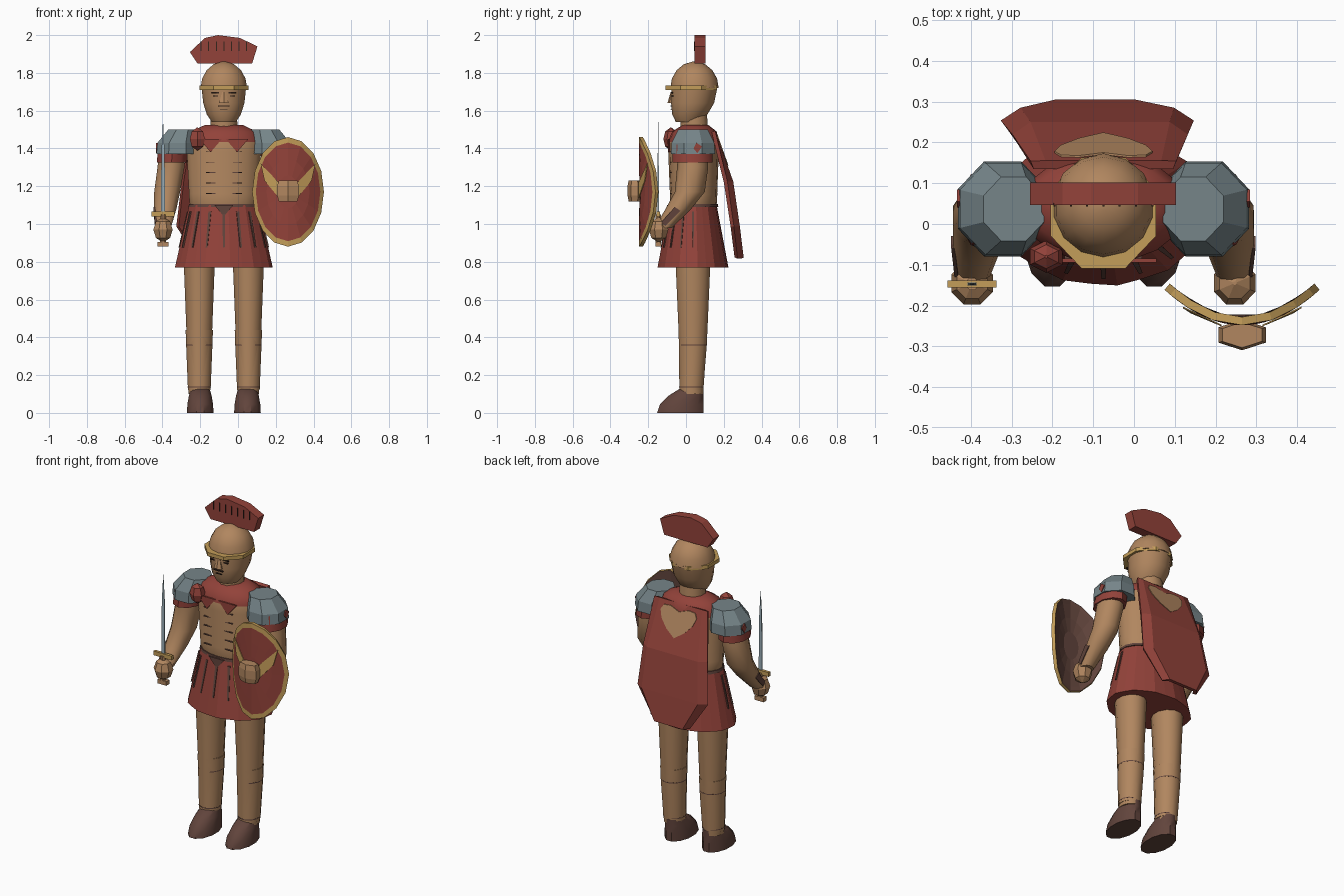
import bpy, bmesh, math
from mathutils import Vector

if "Cube" in bpy.data.objects:
    bpy.data.objects.remove(bpy.data.objects["Cube"])

BODY_X = -0.075  # the body stands beside the centre, the shield balances it
SIDES = (("right", -1), ("left", 1))


def material(name, *rgb):
    colour = (*rgb, 1)
    mat = bpy.data.materials.new(name)
    mat.use_nodes = True
    mat.diffuse_color = colour
    mat.node_tree.nodes["Principled BSDF"].inputs["Base Color"].default_value = colour
    return mat


TAN = material("bronze tan", 0.44, 0.24, 0.115)
RED = material("cloth red", 0.29, 0.055, 0.042)
GOLD = material("gold trim", 0.55, 0.34, 0.1)
STEEL = material("steel grey", 0.18, 0.235, 0.25)
BLADE = material("pale blade", 0.32, 0.42, 0.47)
BROWN = material("leather brown", 0.12, 0.058, 0.045)
DARK = material("dark lines", 0.035, 0.018, 0.012)


def finish(name, bm, materials, smooth=False):
    bmesh.ops.recalc_face_normals(bm, faces=bm.faces)
    mesh = bpy.data.meshes.new(name)
    bm.to_mesh(mesh)
    bm.free()
    for mat in materials:
        mesh.materials.append(mat)
    ob = bpy.data.objects.new(name, mesh)
    ob.location.x = BODY_X
    bpy.context.collection.objects.link(ob)
    if smooth:
        bpy.ops.object.select_all(action="DESELECT")
        ob.select_set(True)
        bpy.context.view_layer.objects.active = ob
        bpy.ops.object.shade_smooth_by_angle(angle=math.radians(40))
    return ob


def loft(name, rings, mat, sides=12, smooth=True, deep=1, wave=0, top=None, top_from=9):
    """Join level rings (x, y, z, radius, optional y radius); faces above top_from take the top material."""
    bm = bmesh.new()
    rows = []
    for x, y, z, radius, *other in rings:
        radius_y = other[0] if other else radius * deep
        row = []
        for i in range(sides):
            angle = math.tau * (i + 0.5) / sides
            ripple = 1 + wave * (-1) ** i
            row.append(bm.verts.new((x + radius * ripple * math.cos(angle),
                                     y + radius_y * ripple * math.sin(angle), z)))
        rows.append(row)
    for low, high in zip(rows, rows[1:]):
        for i in range(sides):
            j = (i + 1) % sides
            bm.faces.new((low[i], low[j], high[j], high[i]))
    bm.faces.new(rows[0])
    bm.faces.new(rows[-1])
    for face in bm.faces:
        face.material_index = int(face.calc_center_median().z > top_from)
    return finish(name, bm, [mat, top or mat], smooth)


def paired(name, rings, mat, **options):
    for side, s in SIDES:
        loft(f"{side}_{name}", [(s * x, *rest) for x, *rest in rings], mat, **options)


def ball(centre, size, start=-85, steps=4):
    """Rings of an ellipsoid, from the start angle up to its top."""
    (x, y, z), (rx, ry, rz) = centre, size
    rings = []
    for i in range(steps + 1):
        a = math.radians(start + (85 - start) * i / steps)
        rings.append((x, y, z + rz * math.sin(a), rx * math.cos(a), ry * math.cos(a)))
    return rings


def plate(name, points, mat, depth):
    bm = bmesh.new()
    face = bm.faces.new([bm.verts.new(p) for p in points])
    extruded = bmesh.ops.extrude_face_region(bm, geom=[face], use_keep_orig=True)
    moved = [v for v in extruded["geom"] if isinstance(v, bmesh.types.BMVert)]
    bmesh.ops.translate(bm, verts=moved, vec=Vector(depth))
    return finish(name, bm, [mat])


def front_plate(name, outline, y, mat, depth=0.009):
    return plate(name, [(x, y, z) for x, z in outline], mat, (0, depth, 0))


def stroke(name, x, y, z, width, height, mat):
    """Small upright rectangle facing the front."""
    w, h = width / 2, height / 2
    front_plate(name, [(x - w, z - h), (x + w, z - h), (x + w, z + h), (x - w, z + h)], y, mat)


# Legs, greaves and shoes
LEG_X, LEG_Y = 0.13, 0.037
paired("leg", [(LEG_X, 0.028, 0.1, 0.058), (LEG_X, LEG_Y, 0.42, 0.07), (LEG_X, LEG_Y, 0.82, 0.086)], TAN, deep=1.12)
paired("greave", [(LEG_X, 0.028, 0.12, 0.062), (LEG_X, LEG_Y, 0.36, 0.072), (LEG_X, LEG_Y, 0.44, 0.075)],
       TAN, deep=1.05)
for height, y, radius in ((0.135, 0.028, 0.0635), (0.358, LEG_Y, 0.0725)):
    paired("greave_strap", [(LEG_X, y, height + step, radius) for step in (0, 0.005)], BROWN, deep=1.05)
shoe = []
for t in (0, 0.35, 0.7, 1):
    toe, heel = -0.157 + 0.125 * t * t, 0.096
    shoe.append((LEG_X - 0.005, (toe + heel) / 2, LEG_X * t, 0.073 - 0.022 * t * t, (heel - toe) / 2))
paired("shoe", shoe, BROWN, sides=12)

# Arms with straps, sleeves and shoulder guards
paired("arm", [(0.265, 0.04, 1.45, 0.07), (0.28, 0.035, 1.3, 0.075), (0.3, 0.02, 1.17, 0.072),
               (0.31, -0.04, 1.08, 0.062), (0.32, -0.12, 0.98, 0.042)], TAN, sides=10, deep=1.1)
paired("hand", ball((0.322, -0.145, 0.97), (0.055, 0.056, 0.065)), TAN, sides=8, smooth=False)
paired("sleeve", [(0.277, 0.035, 1.325, 0.082), (0.27, 0.035, 1.42, 0.08)], RED, sides=10, deep=1.3)
paired("shoulder_guard", [(0.247, 0.037, 1.37, 0.119), (0.245, 0.037, 1.43, 0.115), (0.22, 0.037, 1.5, 0.08)],
       STEEL, sides=8, smooth=False, deep=1.06)
for side, s in SIDES:
    x = s * 0.359
    plate(f"{side}_guard_patch", [(x, 0.04, 1.4), (x, 0.06, 1.375), (x, 0.085, 1.41), (x, 0.055, 1.43)],
          RED, (-s * 0.009, 0, 0))
    elbow, wrist = s * 0.373, s * 0.365
    plate(f"{side}_forearm_strap", [(elbow, -0.06, 1.09), (elbow, -0.03, 1.07),
          (wrist, -0.11, 0.99), (wrist, -0.13, 1.01)], BROWN, (-s * 0.009, 0, 0))

# Ridged cuirass with a red yoke
torso = [(0, 0.04, 1.08, 0.175)]
for i in range(6):
    z, radius = 1.11 + 0.055 * i, 0.184 + 0.003 * i
    torso += [(0, 0.04, z, radius), (0, 0.04, z + 0.05, radius + 0.004)]
torso += [(0, 0.045, 1.49, 0.175), (0, 0.05, 1.525, 0.1)]
loft("torso", torso, TAN, sides=18, deep=0.67, top=RED, top_from=1.44)
for side, s in SIDES:
    front_plate(f"{side}_collar_point", [(s * 0.01, 1.45), (s * 0.13, 1.45), (s * 0.07, 1.38)], -0.094, RED)
    for i in range(5):
        stroke(f"{side}_rib_line", s * 0.07, -0.086, 1.162 + 0.055 * i, 0.05, 0.004, BROWN)
loft("cloak_knot", ball((-0.14, -0.08, 1.45), (0.046, 0.04, 0.06)), RED, sides=6, smooth=False)

# Skirt with slits, belt and buckle
WAIST, HEM = Vector((0.183, 0.125, 1.1)), Vector((0.258, 0.187, 0.77))
loft("skirt", [(0, 0.037, edge.z, edge.x, edge.y) for edge in (HEM, WAIST)], RED, sides=24, smooth=False, wave=0.012)


def on_skirt(angle, drop):
    edge = WAIST.lerp(HEM, drop) * 1.025
    return Vector((edge.x * math.cos(angle), 0.037 + edge.y * math.sin(angle), edge.z / 1.025))


for i in range(9):
    angle = math.pi * (1 + i / 8)
    corners = [on_skirt(angle + turn, drop) for turn, drop in
               ((-0.04, 0.1), (0.04, 0.1), (0.02, 0.68), (-0.02, 0.68))]
    plate("skirt_slit", corners, BROWN, (-0.009 * math.cos(angle), -0.009 * math.sin(angle), 0))
loft("belt", [(0, 0.04, 1.09, 0.19), (0, 0.04, 1.106, 0.187)], BROWN, sides=18, deep=0.69)
front_plate("belt_buckle", [(-0.05, 1.1), (0.05, 1.1), (0, 1.04)], -0.1, BROWN)

# Head and face
loft("neck", [(0, 0.045, 1.49, 0.075), (0, 0.04, 1.6, 0.072)], TAN)
loft("head", [(0, 0.01, 1.54, 0.065, 0.065), (0, 0.02, 1.58, 0.092, 0.095), (0, 0.035, 1.64, 0.111, 0.116),
              (0, 0.045, 1.73, 0.121, 0.125)], TAN, sides=16)
loft("nose", [(0, -0.08, 1.64, 0.03), (0, -0.075, 1.7, 0.01)], TAN, sides=6, smooth=False, deep=0.6)
for side, s in SIDES:
    stroke(f"{side}_eyebrow", s * 0.045, -0.079, 1.695, 0.04, 0.007, DARK)
    stroke(f"{side}_eye", s * 0.045, -0.076, 1.678, 0.026, 0.007, DARK)
stroke("moustache", 0, -0.083, 1.625, 0.06, 0.007, DARK)
stroke("mouth", 0, -0.081, 1.605, 0.04, 0.005, DARK)

# Helmet, brow band and crest
loft("helmet", ball((0, 0.045, 1.72), (0.126, 0.128, 0.14), start=0), TAN, sides=14)
loft("helmet_band", [(0, 0.027, 1.71, 0.14), (0, 0.027, 1.732, 0.14)], GOLD, sides=8, smooth=False, deep=1.05)
front_plate("crest", [(-0.14, 1.85), (0.15, 1.85), (0.178, 1.94), (0.085, 1.985), (-0.03, 2), (-0.1, 1.985),
                      (-0.18, 1.91)], 0.046, RED, depth=0.056)
for i in range(7):
    stroke("crest_groove", 0.04 * (i - 3), 0.043, 1.94, 0.005, 0.05, DARK)

# Cape with folded edges and a badge
bm = bmesh.new()
rows = []
for t, half in ((0, 0.175), (0.4, 0.21), (0.75, 0.23), (1, 0.115)):
    y, z = 0.145 + 0.15 * math.sqrt(t), 1.49 - 0.67 * t
    rows.append([bm.verts.new((half * across - 0.02 * t, y - fold * min(1, 4 * t), z))
                 for across, fold in ((-1, 0.03), (-0.8, 0), (0.8, 0), (1, 0.03))])
for high, low in zip(rows, rows[1:]):
    for i in range(3):
        bm.faces.new((high[i], low[i], low[i + 1], high[i + 1]))
cloth = finish("cape", bm, [RED]).modifiers.new("thickness", "SOLIDIFY")
cloth.thickness, cloth.offset = 0.022, 0
badge = []
for i in range(12):
    angle = math.tau * i / 12
    z = 1.38 + 0.07 * math.cos(angle) + 0.06 * abs(math.sin(angle))
    badge.append((0.12 * math.sin(angle), 0.161 + 0.354 * (1.49 - z), z))
plate("cape_badge", badge, TAN, (0, -0.008, 0))

# Curved oval shield, dark inside, with rim, wings and boss
SHIELD_X, SHIELD_Z = 0.34, 1.17


def on_shield(x, z, lift=0):
    return Vector((SHIELD_X + x, -0.248 + 2.4 * x * x - lift, SHIELD_Z + z))


bm = bmesh.new()
around = [math.tau * i / 16 for i in range(16)]
rings = [[bm.verts.new(on_shield(0.19 * t * math.cos(a), 0.29 * t * math.sin(a))) for a in around]
         for t in (0.3, 0.6, 0.9, 1)]
bm.faces.new(rings[0]).material_index = 1
for inner, outer in zip(rings, rings[1:]):
    for i in range(len(around)):
        face = bm.faces.new((inner[i - 1], outer[i - 1], outer[i], inner[i]))
        face.material_index = 0 if outer is rings[-1] else 1
shield = finish("shield", bm, [GOLD, RED, BROWN])
if shield.data.polygons[0].normal.y > 0:
    shield.data.flip_normals()
shell = shield.modifiers.new("thickness", "SOLIDIFY")
shell.thickness, shell.offset, shell.material_offset = 0.02, -1, 2
for side, s in SIDES:
    wing = ((0.05, 0.05), (0.145, 0.15), (0.125, 0.06), (0.05, -0.03))
    plate(f"{side}_shield_wing", [on_shield(s * x, z, 0.009) for x, z in wing], GOLD, (0, 0.004, 0))
loft("shield_boss", [(SHIELD_X, -0.272, z, radius) for z, radius in
                     ((1.12, 0.056), (1.15, 0.067), (1.2, 0.067), (1.23, 0.056))],
     TAN, sides=6, smooth=False, deep=0.56)

# Sword in the right hand
SWORD = (-0.322, -0.147)
loft("sword_blade", [(*SWORD, 1.06, 0.016), (*SWORD, 1.38, 0.012), (*SWORD, 1.54, 0.001)],
     BLADE, sides=4, smooth=False, deep=0.3)
loft("sword_grip", [(*SWORD, z, 0.016) for z in (0.89, 1.05)], TAN, sides=8)
loft("sword_guard", [(*SWORD, z, 0.085) for z in (1.04, 1.065)], GOLD, sides=4, smooth=False, deep=0.15)
loft("sword_pommel", [(*SWORD, z, 0.042) for z in (0.88, 0.905)], TAN, sides=4, smooth=False, deep=0.5)
